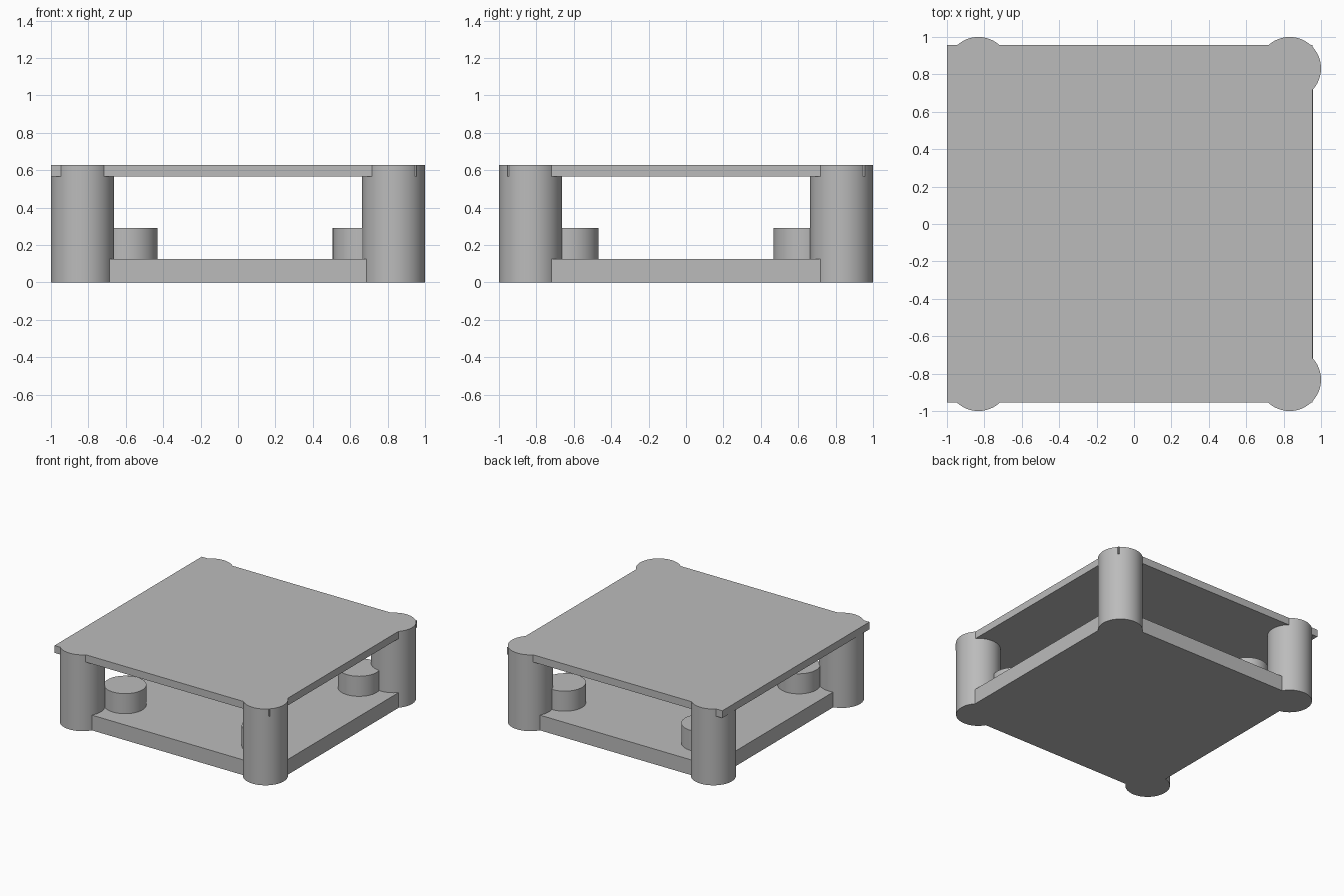
import bpy
import math

if "Cube" in bpy.data.objects:
    bpy.data.objects.remove(bpy.data.objects["Cube"], do_unlink=True)

grey = bpy.data.materials.new("plain grey")
grey.use_nodes = True
grey.diffuse_color = (0.5, 0.5, 0.5, 1)
grey.node_tree.nodes["Principled BSDF"].inputs["Base Color"].default_value = (0.5, 0.5, 0.5, 1)


def plate(name, x0, x1, y0, y1, z0, z1):
    """Flat box between opposite corners."""
    bpy.ops.mesh.primitive_cube_add(
        size=1, location=((x0 + x1) / 2, (y0 + y1) / 2, (z0 + z1) / 2))
    ob = bpy.context.object
    ob.name = name
    ob.scale = (x1 - x0, y1 - y0, z1 - z0)
    bpy.ops.object.transform_apply(location=False, rotation=False, scale=True)
    ob.data.materials.append(grey)


def post(name, x, y, radius, z0, z1):
    """Round upright post with smooth sides."""
    bpy.ops.mesh.primitive_cylinder_add(
        vertices=64, radius=radius, depth=z1 - z0, location=(x, y, (z0 + z1) / 2))
    ob = bpy.context.object
    ob.name = name
    bpy.ops.object.shade_smooth_by_angle(angle=math.radians(30))
    ob.data.materials.append(grey)


BASE_TOP, TOP = 0.125, 0.627

# Base and overhanging top
plate("base_plate", -0.87, 0.957, -0.917, 0.917, 0, BASE_TOP)
plate("top_plate", -1, 0.955, -0.954, 0.957, 0.567, TOP)

# Corner columns, each with a short peg inside it
for depth_name, sy in (("front", -1), ("back", 1)):
    for side_name, sx, peg_x in (("right", -1, -0.588), ("left", 1, 0.664)):
        corner = depth_name + "_" + side_name
        post(corner + "_column", sx * 0.832, sy * 0.832, 0.168, 0, TOP)
        post(corner + "_peg", peg_x, sy * 0.625, 0.158, BASE_TOP - 0.02, 0.29)
